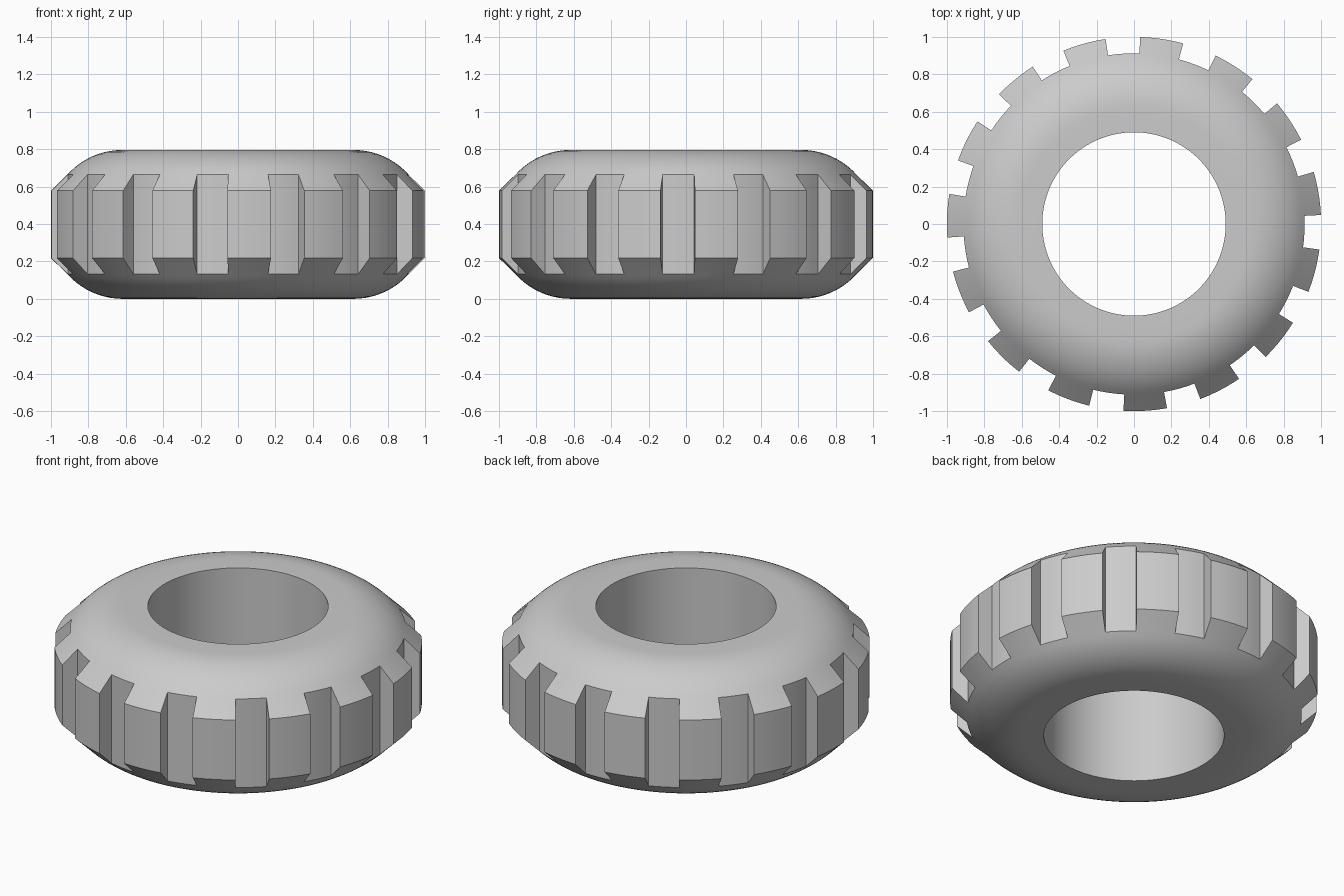
import bpy, bmesh, math

if "Cube" in bpy.data.objects:
    bpy.data.objects.remove(bpy.data.objects["Cube"])

TEETH = 15
PITCH = 360 / TEETH
START = 266.75            # angle where the first tooth begins
TOOTH = 13.4              # angular width of a tooth, the rest is groove
MID = 0.398               # half of the tyre width
R_IN, R_FLOOR, R_OUT = 0.49, 0.912, 1.0
Z_FLOOR, Z_TREAD = 0.266, 0.18

# Upper half of the sidewall: flat rim, then a round shoulder to the groove edge
ARC_C = R_FLOOR - math.sqrt(MID ** 2 - Z_FLOOR ** 2)
end = math.asin(Z_FLOOR / MID)
STEPS = 10
upper = [(R_IN, MID)]
for i in range(STEPS + 1):
    a = math.pi / 2 + (end - math.pi / 2) * i / STEPS
    upper.append((ARC_C + MID * math.cos(a), MID * math.sin(a)))
lower = [(r, -z) for r, z in reversed(upper)]
tread = [(R_OUT, Z_TREAD), (R_OUT, -Z_TREAD)]
groove_profile = upper + lower
tooth_profile = upper + tread + lower

bm = bmesh.new()


def column(profile, deg):
    c, s = math.cos(math.radians(deg)), math.sin(math.radians(deg))
    return [bm.verts.new((r * c, r * s, z + MID)) for r, z in profile]


def sector(profile, a0, a1, steps):
    """Sweep a closed profile through part of a turn."""
    cols = [column(profile, a0 + (a1 - a0) * i / steps) for i in range(steps + 1)]
    n = len(profile)
    for p, q in zip(cols, cols[1:]):
        for j in range(n):
            k = (j + 1) % n
            bm.faces.new((p[j], p[k], q[k], q[j]))


wall = [upper[-1]] + tread + [lower[0]]
for t in range(TEETH):
    a = START + t * PITCH
    sector(tooth_profile, a, a + TOOTH, 5)
    sector(groove_profile, a + TOOTH, a + PITCH, 4)
    # Side walls of the tooth
    for edge in (a, a + TOOTH):
        bm.faces.new(column(wall, edge))

bmesh.ops.remove_doubles(bm, verts=bm.verts, dist=1e-4)
bmesh.ops.recalc_face_normals(bm, faces=bm.faces)
mesh = bpy.data.meshes.new("tyre")
bm.to_mesh(mesh)
bm.free()

# Grey rubber
rubber = bpy.data.materials.new("grey rubber")
rubber.diffuse_color = (0.6, 0.6, 0.6, 1)
rubber.use_nodes = True
rubber.node_tree.nodes["Principled BSDF"].inputs["Base Color"].default_value = rubber.diffuse_color
mesh.materials.append(rubber)

tyre = bpy.data.objects.new("tyre", mesh)
bpy.context.collection.objects.link(tyre)
bpy.context.view_layer.objects.active = tyre
tyre.select_set(True)
bpy.ops.object.shade_smooth_by_angle(angle=math.radians(25))
